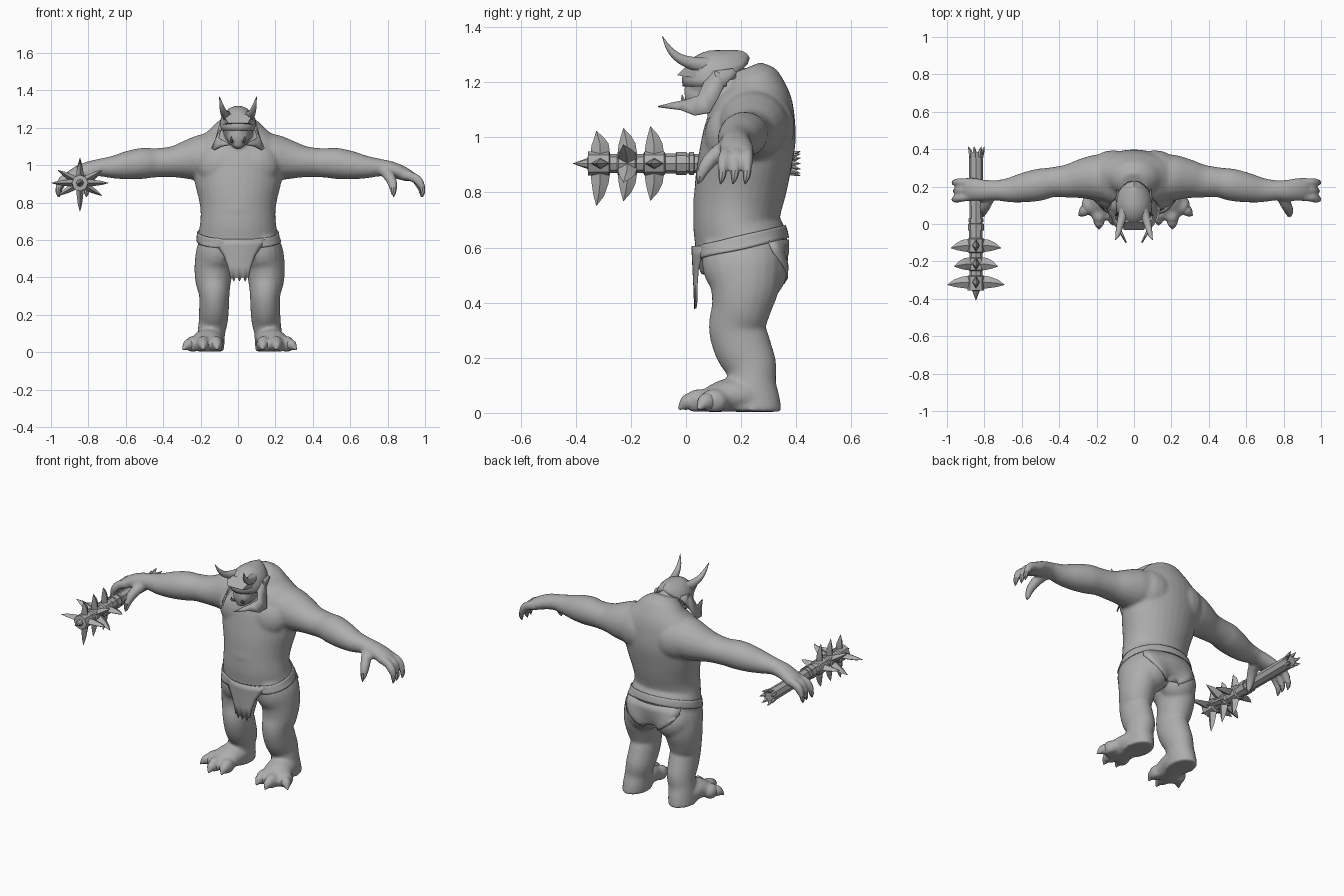
import bpy, bmesh, math
from mathutils import Vector, Matrix

if "Cube" in bpy.data.objects:
    bpy.data.objects.remove(bpy.data.objects["Cube"])

mat = bpy.data.materials.new("stone_grey")
mat.diffuse_color = (0.42, 0.42, 0.42, 1)
mat.use_nodes = True
mat.node_tree.nodes["Principled BSDF"].inputs["Base Color"].default_value = mat.diffuse_color


def spline(rings, steps):
    """Catmull-Rom interpolation of (x, y, z, a, b) rings."""
    out = []
    for i in range(len(rings) - 1):
        p0, p1 = rings[max(i - 1, 0)], rings[i]
        p2, p3 = rings[i + 1], rings[min(i + 2, len(rings) - 1)]
        for s in range(steps):
            t = s / steps
            out.append([0.5 * (2 * b + (c - a) * t + (2 * a - 5 * b + 4 * c - d) * t * t
                        + (3 * b - a - 3 * c + d) * t ** 3)
                        for a, b, c, d in zip(p0, p1, p2, p3)])
    return out + [list(rings[-1])]


def loft(bm, rings, ref=(1, 0, 0), seg=20, steps=4, caps=True):
    """Elliptical tube; radius a lies along ref, radius b across it."""
    rings = spline(rings, steps)
    ref, pts = Vector(ref), [Vector(r[:3]) for r in rings]
    loops = []
    for i, r in enumerate(rings):
        t = (pts[min(i + 1, len(pts) - 1)] - pts[max(i - 1, 0)]).normalized()
        u = (ref - t * ref.dot(t)).normalized()
        v = t.cross(u)
        loops.append([bm.verts.new(pts[i] + u * max(r[3], 0) * math.cos(k * math.tau / seg)
                      + v * max(r[4], 0) * math.sin(k * math.tau / seg)) for k in range(seg)])
    for l0, l1 in zip(loops, loops[1:]):
        for k in range(seg):
            j = (k + 1) % seg
            bm.faces.new((l0[k], l0[j], l1[j], l1[k]))
    if caps:
        bm.faces.new(loops[0])
        bm.faces.new(loops[-1])


def ball(bm, c, r):
    m = Matrix.Translation(c) @ Matrix.Diagonal((*r, 1))
    bmesh.ops.create_uvsphere(bm, u_segments=20, v_segments=14, radius=1, matrix=m)


def finish(name, bm, thick=0, hug=None):
    bmesh.ops.remove_doubles(bm, verts=bm.verts, dist=1e-5)
    bmesh.ops.recalc_face_normals(bm, faces=bm.faces)
    me = bpy.data.meshes.new(name)
    bm.to_mesh(me)
    bm.free()
    me.materials.append(mat)
    ob = bpy.data.objects.new(name, me)
    bpy.context.collection.objects.link(ob)
    if hug:
        mod = ob.modifiers.new("hug", "SHRINKWRAP")
        mod.target, mod.offset, mod.wrap_mode = hug, .004, "ABOVE_SURFACE"
    if thick:
        mod = ob.modifiers.new("thickness", "SOLIDIFY")
        mod.thickness, mod.offset = thick, 0
    return ob


# Torso
body = bmesh.new()
loft(body, [(0, cy, z, rx, ry) for z, cy, rx, ry in (
    (.50, .20, .19, .145), (.56, .20, .212, .163), (.62, .198, .215, .17), (.68, .182, .204, .156),
    (.75, .187, .20, .16), (.82, .198, .21, .167), (.90, .212, .23, .17), (1.0, .23, .245, .169),
    (1.08, .24, .25, .156), (1.14, .243, .215, .14), (1.19, .238, .15, .115),
    (1.225, .225, .11, .09), (1.25, .215, .07, .06))], seg=32)
ball(body, (0, .14, .76), (.16, .115, .14))
# Head with muzzle, brow, nose and chin
ball(body, (0, .11, 1.20), (.082, .11, .10))
ball(body, (0, .055, 1.15), (.06, .062, .055))
ball(body, (0, .06, 1.2), (.075, .055, .05))
ball(body, (0, .015, 1.178), (.024, .024, .028))
ball(body, (0, .04, 1.115), (.035, .04, .03))

for s in (1, -1):
    # The left side is a little narrower than the right
    k, shift = (1, 0) if s > 0 else (.974, .018)
    # Chest, upper back and buttock masses
    ball(body, (s * .085, .15, 1.0), (.135, .083, .12))
    ball(body, (s * .11, .26, 1.04), (.15, .135, .14))
    ball(body, (s * .1, .265, .52), (.11, .103, .115))
    # Arm
    loft(body, [(s * x * k, cy, cz, ry, rz) for x, cy, cz, ry, rz in (
        (.08, .24, 1.06, .13, .125), (.2, .247, 1.04, .125, .122), (.28, .242, 1.028, .108, .104),
        (.36, .23, 1.018, .09, .083), (.45, .223, 1.013, .08, .078), (.52, .21, 1.01, .086, .083),
        (.60, .195, 1.0, .08, .077), (.68, .182, .99, .067, .062), (.76, .18, .987, .054, .047),
        (.82, .18, .977, .057, .043), (.88, .185, .957, .061, .038), (.92, .188, .94, .05, .031))],
        ref=(0, 1, 0))
    # Three fingers and a thumb
    for y0, y1, tip in ((.225, .222, .992), (.185, .178, .985), (.147, .133, .994)):
        loft(body, [(s * .88 * k, y0, .95, .023, .026), (s * .945 * k, (y0 + y1) / 2, .932, .022, .026),
                    (s * (tip - .018) * k, y1, .9, .021, .023), (s * tip * k, y1, .852, .01, .011)],
             ref=(0, 1, 0), seg=12)
    loft(body, [(s * .79 * k, .15, .965, .032, .032), (s * .815 * k, .10, .93, .03, .03),
                (s * .83 * k, .065, .885, .024, .024), (s * .83 * k, .048, .835, .011, .011)], seg=12)
    # Leg
    loft(body, [(s * cx + shift, cy, z, rx, ry) for z, cx, cy, rx, ry in (
        (.62, .115, .2, .09, .14), (.54, .13, .205, .11, .147), (.46, .147, .212, .104, .128),
        (.38, .15, .2, .096, .108), (.31, .145, .185, .082, .103), (.24, .146, .205, .08, .104),
        (.17, .15, .235, .078, .094), (.11, .16, .24, .074, .087), (.05, .165, .242, .075, .1),
        (0, .17, .24, .075, .108))])
    # Foot and toes
    loft(body, [(s * .165 + shift, .3, .04, .055, .04), (s * .17 + shift, .22, .06, .078, .06),
                (s * .18 + shift, .15, .062, .083, .062), (s * .19 + shift, .09, .045, .085, .05),
                (s * .19 + shift, .05, .03, .07, .035)])
    for x, y in ((.135, .06), (.205, .045), (.262, .1)):
        ball(body, (s * x + shift, y, .042), (.037, .052, .045))
for v in body.verts:
    v.co.z = max(v.co.z, .004)
body = finish("body", body)
m = body.modifiers.new("merge", "REMESH")
m.mode, m.voxel_size, m.use_smooth_shade = "VOXEL", .009, True
m = body.modifiers.new("soften", "SMOOTH")
m.factor, m.iterations = .5, 8

# Claws on the toes and nails on the fingers
claws = bmesh.new()
for s in (1, -1):
    k, shift = (1, 0) if s > 0 else (.974, .018)
    for x, y, tx, ty in ((.135, .05, .13, -.005), (.205, .03, .205, -.026), (.268, .085, .312, .045)):
        loft(claws, [(s * x + shift, y, .042, .031, .035),
                     (s * (x + tx) / 2 + shift, (y + ty) / 2, .036, .026, .028),
                     (s * tx + shift, ty, .014, .003, .004)], seg=12)
    for x, y in ((.985, .222), (.978, .178), (.985, .133), (.83, .052)):
        loft(claws, [(s * x * k, y, .88, .015, .016), (s * (x + .003) * k, y - .003, .853, .012, .012),
                     (s * (x + .002) * k, y - .008, .83, .002, .002)], seg=8)
finish("claws", claws)

# Helmet dome, open over the face and ridged towards the nape
dome = bmesh.new()
ball(dome, (0, .11, 1.208), (.094, .12, .104))
bmesh.ops.delete(dome, geom=[f for f in dome.faces if f.calc_center_median().z <
                 1.185 + max(0, f.calc_center_median().y - .12) * .5], context="FACES")
for v in dome.verts:
    if v.co.y > .11:
        v.co.z += 4 * (v.co.y - .11) ** 2 * max(0, 1 - abs(v.co.x) / .094)
finish("helmet_dome", dome, .01)

# Helmet brim
brim = bmesh.new()
sides = [[brim.verts.new((x * (1.15 if y > 0 else .75), y, z)) for y, z in
          ((-.032, 1.225), (.012, 1.272), (.06, 1.265), (.04, 1.215))] for x in (-.07, .07)]
for q in sides:
    brim.faces.new(q)
for k in range(4):
    j = (k + 1) % 4
    brim.faces.new((sides[0][k], sides[0][j], sides[1][j], sides[1][k]))
finish("helmet_brim", brim)

# Cheek guards sweeping out at the bottom and forward to a point
guard = bmesh.new()
for s in (1, -1):
    upper = [(.17, 1.25), (.10, 1.24), (.065, 1.20), (.045, 1.15), (0, 1.135), (-.05, 1.125), (-.1, 1.112)]
    lower = [(.185, 1.235), (.14, 1.19), (.115, 1.14), (.085, 1.09), (.03, 1.08), (-.02, 1.1), (-.1, 1.11)]
    rows = [[guard.verts.new((s * (.09 + max(0, 1.2 - z) * .45 - max(0, .06 - y) * .55), y, z))
             for y, z in row] for row in (upper, lower)]
    for k in range(6):
        guard.faces.new((rows[0][k], rows[0][k + 1], rows[1][k + 1], rows[1][k]))
finish("cheek_guards", guard, .008)

# Horns, tusks and eyes
horns, tusks, eyes = bmesh.new(), bmesh.new(), bmesh.new()
for s in (1, -1):
    loft(horns, [(s * .045, .1, 1.262, .028, .03), (s * .062, .04, 1.265, .024, .026),
                 (s * .078, -.02, 1.285, .018, .018), (s * .088, -.06, 1.32, .011, .011),
                 (s * .1, -.086, 1.367, .001, .001)], seg=14)
    loft(tusks, [(s * .03, .01, 1.125, .009, .009), (s * .036, -.01, 1.135, .007, .007),
                 (s * .036, -.014, 1.155, .001, .001)], seg=8)
    ball(eyes, (s * .033, .01, 1.197), (.012, .01, .008))
finish("horns", horns)
finish("tusks", tusks)
finish("eyes", eyes)

# Belt hugging the waist, higher at the back
belt = bmesh.new()
loft(belt, [(0, .198, .595, .232, .185), (0, .195, .62, .23, .183), (0, .192, .645, .225, .18)],
     seg=48, steps=2, caps=False)
for v in belt.verts:
    v.co.z += (v.co.y - .2) * .11
finish("belt", belt, .007, body)

# Loincloth flaps with ragged lower edges; the back one clings to the body
for name, y0, bend, side, hug, rows in (
        ("front_flap", .022, 2.2, 1, None, ((.605, .15), (.57, .12), (.52, .085), (.46, .062), (.40, .05))),
        ("back_flap", .385, -2.2, -1, body, ((.63, .19), (.58, .18), (.53, .14), (.49, .09), (.46, .05)))):
    flap = bmesh.new()
    grid = [[flap.verts.new((w * k / 5 + .008, y0 + bend * (w * k / 5) ** 2 + side * .05 * (.62 - z),
             z - (.022 * (k * k % 3 == 0) if z == rows[-1][0] else 0))) for k in range(-5, 6)]
            for z, w in rows]
    for r0, r1 in zip(grid, grid[1:]):
        for k in range(10):
            flap.faces.new((r0[k], r0[k + 1], r1[k + 1], r1[k]))
    finish(name, flap, .007, hug)

# Club shaft with collars and a stepped head
CX, CZ = -.845, .905
shaft = bmesh.new()
loft(shaft, [(CX, y, CZ, r, r) for y, r in (
    (.385, .038), (.03, .035), (.029, .041), (.012, .041), (.011, .036), (.002, .036), (.001, .042),
    (-.035, .042), (-.036, .036), (-.075, .036), (-.08, .044), (-.15, .044), (-.155, .034),
    (-.18, .034), (-.185, .042), (-.245, .042), (-.25, .034), (-.275, .034), (-.28, .044),
    (-.355, .044), (-.357, .02), (-.412, 0))], seg=8, steps=1)
finish("club_shaft", shaft)

# Club blades in three rings, and prongs on the butt
blades = bmesh.new()
for y, count, reach, turn, cut in ((-.311, 4, .153, 0, .035), (-.213, 6, .136, .5, .008), (-.115, 4, .134, 0, 0)):
    for k in range(count):
        a = (k + turn) * math.tau / count
        tip = reach - cut * (math.sin(a) > .5)
        loft(blades, [(CX + r * math.cos(a), y + dy, CZ + r * math.sin(a), w, t) for r, dy, w, t in (
            (.03, 0, .036, .02), (.07, -.001, .031, .017), (tip * .75, -.006, .02, .011),
            (tip, -.014, .001, .001))], ref=(0, 1, 0), seg=4, steps=1)
for k in range(7):
    a = k * math.tau / 7
    c, d = math.cos(a), math.sin(a)
    loft(blades, [(CX + r * c, y, CZ + r * d, w, w) for r, y, w in (
        (.026, .36, .014), (.036, .39, .01), (.046, .415, .001))], seg=5, steps=1)
finish("club_blades", blades)

# Smooth shading with sharp edges kept
for ob in bpy.context.scene.objects:
    ob.select_set(ob.name != "body")
bpy.context.view_layer.objects.active = bpy.data.objects["horns"]
bpy.ops.object.shade_smooth_by_angle(angle=math.radians(35))
